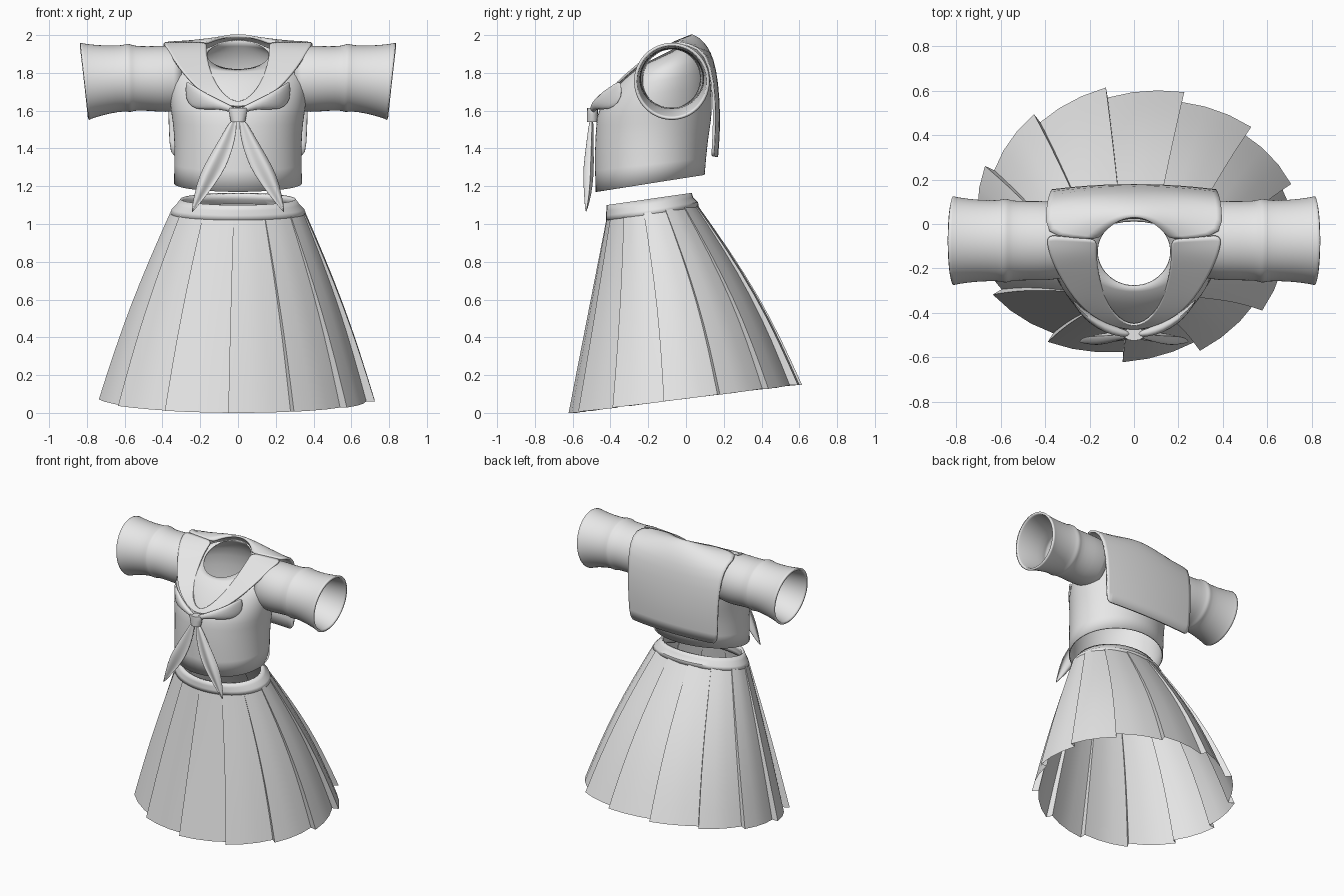
import bpy, bmesh, math

if "Cube" in bpy.data.objects:
    bpy.data.objects.remove(bpy.data.objects["Cube"])

cloth = bpy.data.materials.new("light_grey_cloth")
cloth.diffuse_color = (0.8, 0.8, 0.8, 1)
cloth.use_nodes = True
cloth.node_tree.nodes["Principled BSDF"].inputs["Base Color"].default_value = cloth.diffuse_color


def grid(name, rows, wrap=False, caps=False, subsurf=0, solid=0, offset=-1, mirror=False, angle=35):
    """Skin a list of point rows into one object."""
    bm = bmesh.new()
    vs = [[bm.verts.new(p) for p in row] for row in rows]
    n = len(rows[0])
    for a, b in zip(vs, vs[1:]):
        for i in range(n if wrap else n - 1):
            j = (i + 1) % n
            bm.faces.new((a[i], a[j], b[j], b[i]))
    if caps:
        bm.faces.new(vs[0])
        bm.faces.new(vs[-1])
    bmesh.ops.recalc_face_normals(bm, faces=bm.faces)
    me = bpy.data.meshes.new(name)
    bm.to_mesh(me)
    bm.free()
    me.materials.append(cloth)
    ob = bpy.data.objects.new(name, me)
    bpy.context.collection.objects.link(ob)
    bpy.ops.object.select_all(action='DESELECT')
    ob.select_set(True)
    bpy.context.view_layer.objects.active = ob
    bpy.ops.object.shade_smooth_by_angle(angle=math.radians(angle))
    if mirror:
        m = ob.modifiers.new("mirror", 'MIRROR')
        m.merge_threshold = 0.002
    if subsurf:
        m = ob.modifiers.new("smooth", 'SUBSURF')
        m.levels = m.render_levels = subsurf
    if solid:
        m = ob.modifiers.new("thickness", 'SOLIDIFY')
        m.thickness, m.offset = solid, offset
    return ob


def tilted_ring(cy, rx, ry, zf, zb, n=40):
    """Ellipse around the body whose height runs from zf in front to zb behind."""
    pts = []
    for i in range(n):
        a = 2 * math.pi * i / n
        s = math.sin(a)
        pts.append((rx * math.cos(a), cy + ry * s, (zf + zb) / 2 + (zb - zf) / 2 * s))
    return pts


# Pleated skirt: 13 panels, each standing proud at one end
PLEATS, ROWS = 13, 8
rows = []
for r in range(ROWS + 1):
    t = r / ROWS
    bulge = 0.02 * math.sin(math.pi * t)
    cy = -0.178 + 0.178 * t + bulge
    rx = 0.355 + 0.36 * t + bulge
    ry = 0.24 + 0.36 * t + bulge
    zf, zb = 1.03 - 1.03 * t, 1.10 - 0.95 * t
    amp = 0.003 + 0.02 * t
    row = []
    for p in range(PLEATS):
        for k in range(4):
            f = k / 3
            a = math.radians(266) + 2 * math.pi * (p + f) / PLEATS
            d = amp * (1 - 2 * f)
            s = math.sin(a)
            row.append(((rx + d) * math.cos(a), cy + (ry + d) * s,
                        (zf + zb) / 2 + (zb - zf) / 2 * s))
    rows.append(row)
grid("pleated_skirt", rows, wrap=True)

# Waistband
grid("waistband", [tilted_ring(-0.178, 0.36, 0.246, 1.02, 1.09),
                   tilted_ring(-0.18, 0.35, 0.244, 1.045, 1.115),
                   tilted_ring(-0.192, 0.325, 0.23, 1.07, 1.14),
                   tilted_ring(-0.195, 0.305, 0.225, 1.10, 1.165)],
     wrap=True, solid=0.02)

# Bodice from hem to neck hole
grid("bodice", [tilted_ring(*r) for r in (
    (-0.19, 0.34, 0.29, 1.17, 1.26),
    (-0.185, 0.335, 0.30, 1.40, 1.44),
    (-0.17, 0.345, 0.305, 1.53, 1.55),
    (-0.165, 0.36, 0.305, 1.60, 1.64),
    (-0.13, 0.37, 0.26, 1.72, 1.82),
    (-0.125, 0.34, 0.205, 1.79, 1.92),
    (-0.125, 0.165, 0.155, 1.82, 1.975))], wrap=True, subsurf=1, solid=0.008, angle=80)

# Sleeves: x, centre z, half depth, half height, lean of the opening
sleeve = []
for x, cz, ry, rz, lean in (
        (0.30, 1.77, 0.165, 0.17, 0), (0.38, 1.768, 0.18, 0.178, 0),
        (0.48, 1.77, 0.178, 0.17, 0), (0.55, 1.772, 0.18, 0.172, 0.003),
        (0.565, 1.773, 0.188, 0.18, 0.004), (0.585, 1.774, 0.19, 0.182, 0.005),
        (0.60, 1.772, 0.182, 0.174, 0.006), (0.70, 1.764, 0.183, 0.18, 0.012),
        (0.79, 1.757, 0.195, 0.198, 0.02), (0.812, 1.755, 0.201, 0.205, 0.023)):
    ring = []
    for i in range(36):
        a = 2 * math.pi * i / 36
        ring.append((x + lean * math.sin(a), -0.075 + ry * math.cos(a), cz + rz * math.sin(a)))
    sleeve.append(ring)
grid("sleeves", sleeve, wrap=True, subsurf=1, solid=0.015, mirror=True, angle=60)

# Front collar: neck edge and outer edge, running from the bow to the shoulder
edges = (((0, -0.47, 1.625), (0, -0.487, 1.60)),
         ((0.09, -0.415, 1.69), (0.15, -0.437, 1.66)),
         ((0.145, -0.30, 1.79), (0.25, -0.365, 1.75)),
         ((0.166, -0.18, 1.89), (0.33, -0.245, 1.85)),
         ((0.168, -0.12, 1.93), (0.38, -0.14, 1.938)),
         ((0.165, -0.07, 1.957), (0.40, -0.05, 1.96)))
rows = []
for a, b in edges:
    rows.append([[p + (q - p) * k / 4 for p, q in zip(a, b)] for k in range(5)])
grid("front_collar", rows, mirror=True, subsurf=2, solid=0.012, offset=0, angle=80)

# Back collar flap: half width, edge y, edge z, middle y, middle z
rows = []
for w, ye, ze, yc, zc in (
        (0.165, -0.07, 1.957, 0.03, 1.998), (0.285, -0.06, 1.962, 0.06, 1.985),
        (0.40, -0.05, 1.96, 0.09, 1.96), (0.395, 0.07, 1.94, 0.125, 1.91),
        (0.38, 0.13, 1.84, 0.155, 1.82), (0.37, 0.15, 1.66, 0.172, 1.66),
        (0.365, 0.15, 1.50, 0.175, 1.50), (0.36, 0.14, 1.36, 0.163, 1.355)):
    row = []
    for i in range(17):
        u = i / 8 - 1
        row.append((w * u, yc + (ye - yc) * u * u, zc + (ze - zc) * u * u))
    rows.append(row)
grid("back_collar_flap", rows, subsurf=1, solid=0.014, offset=0, angle=80)

# Bow wings: x, y, low z, high z, half thickness
rows = []
for x, y, lo, hi, d in ((0.01, -0.495, 1.575, 1.615, 0.012), (0.06, -0.49, 1.60, 1.64, 0.02),
                        (0.13, -0.465, 1.605, 1.675, 0.028), (0.20, -0.425, 1.60, 1.715, 0.025),
                        (0.245, -0.385, 1.61, 1.745, 0.018), (0.28, -0.34, 1.66, 1.77, 0.008)):
    rows.append([(x, y + d * math.cos(k * math.pi / 4),
                  (lo + hi) / 2 + (hi - lo) / 2 * math.sin(k * math.pi / 4)) for k in range(8)])
grid("bow_wings", rows, wrap=True, caps=True, subsurf=1, mirror=True, angle=80)

# Bow tails: centre x, z, half width, y, half depth, with a folded section
rows = []
for x, z, w, y, d in ((0.018, 1.56, 0.016, -0.50, 0.012), (0.055, 1.45, 0.043, -0.507, 0.018),
                      (0.10, 1.35, 0.058, -0.513, 0.026), (0.145, 1.26, 0.062, -0.517, 0.03),
                      (0.20, 1.15, 0.034, -0.52, 0.02), (0.245, 1.06, 0.003, -0.53, 0.003)):
    row = []
    for k in range(16):
        a = k * math.pi / 8
        row.append((x + w * math.cos(a), y + d * (0.7 * math.sin(a) + 0.45 * math.cos(3 * a)), z))
    rows.append(row)
grid("bow_tails", rows, wrap=True, caps=True, subsurf=1, mirror=True, angle=80)

# Knot
rows = []
for z, w in ((1.54, 0.036), (1.55, 0.04), (1.58, 0.046), (1.605, 0.052), (1.615, 0.048)):
    rows.append([(w * math.cos(k * math.pi / 6), -0.495 + 0.03 * math.sin(k * math.pi / 6), z)
                 for k in range(12)])
grid("bow_knot", rows, wrap=True, caps=True, angle=50)
